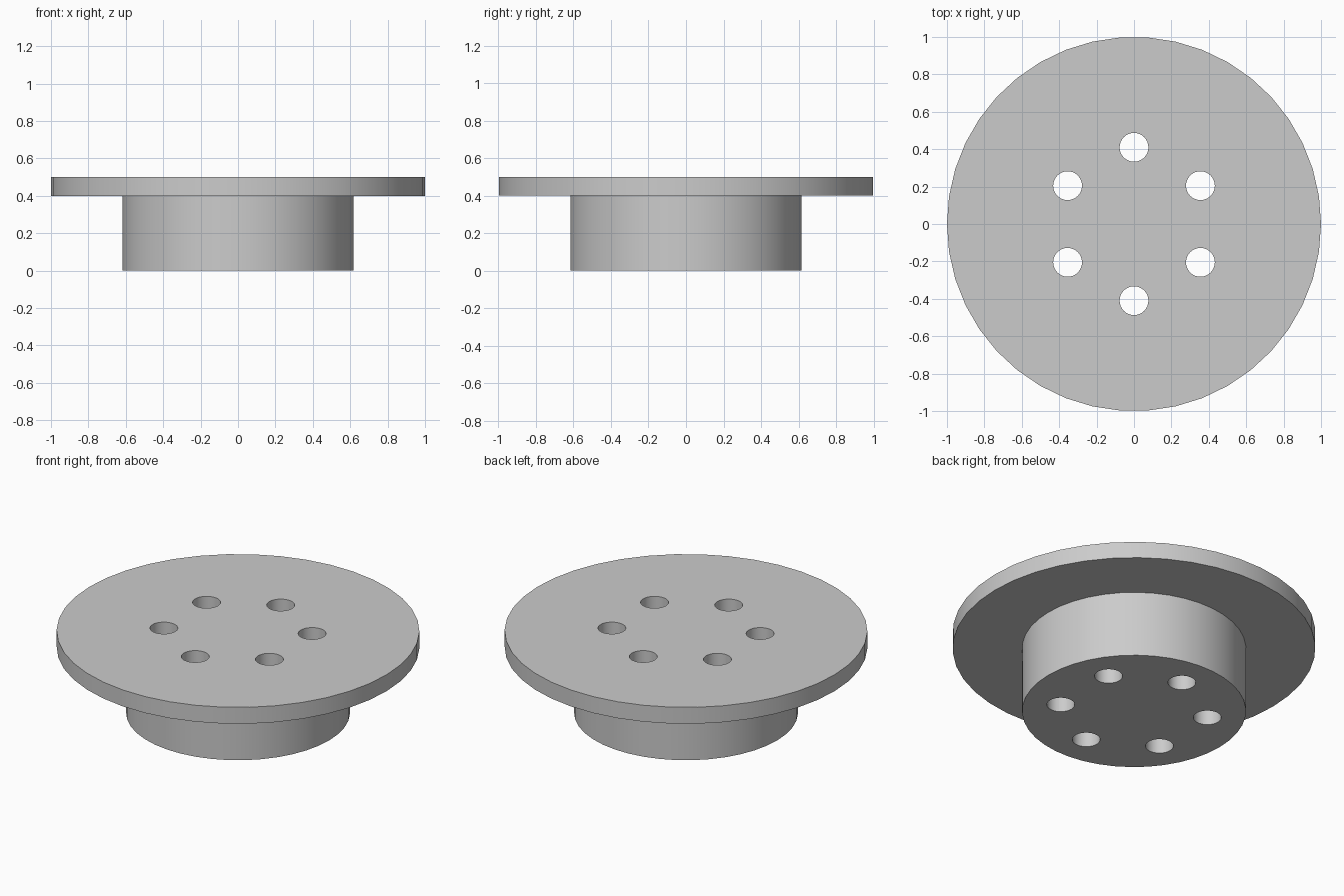
import bpy
import math

SIDES = 42
FLANGE_RADIUS, HUB_RADIUS = 1.0, 0.617
HUB_HEIGHT, TOTAL_HEIGHT = 0.4, 0.5
HOLE_COUNT, HOLE_RADIUS, HOLE_CIRCLE = 6, 0.077, 0.41

if "Cube" in bpy.data.objects:
    bpy.data.objects.remove(bpy.data.objects["Cube"], do_unlink=True)

# Single plain grey
grey = bpy.data.materials.new("plain_grey")
grey.use_nodes = True
colour = (0.6, 0.6, 0.6, 1.0)
grey.diffuse_color = colour
grey.node_tree.nodes["Principled BSDF"].inputs["Base Color"].default_value = colour


def ring(radius, z, sides):
    """Points of a circle with a corner on +x."""
    return [(radius * math.cos(math.tau * i / sides),
             radius * math.sin(math.tau * i / sides), z) for i in range(sides)]


def lathe(name, profile, sides, centre=(0, 0, 0)):
    """Closed turned solid from (radius, height) pairs, bottom to top."""
    verts = [p for r, z in profile for p in ring(r, z, sides)]
    faces = [list(reversed(range(sides)))]
    for k in range(len(profile) - 1):
        a, b = k * sides, (k + 1) * sides
        for i in range(sides):
            j = (i + 1) % sides
            faces.append([a + i, a + j, b + j, b + i])
    faces.append(list(range(len(verts) - sides, len(verts))))
    mesh = bpy.data.meshes.new(name)
    mesh.from_pydata(verts, [], faces)
    mesh.materials.append(grey)
    obj = bpy.data.objects.new(name, mesh)
    obj.location = centre
    bpy.context.collection.objects.link(obj)
    return obj


# Hub with a wide flange on top, turned as one solid
body = lathe("flanged_hub", [(HUB_RADIUS, 0), (HUB_RADIUS, HUB_HEIGHT),
                             (FLANGE_RADIUS, HUB_HEIGHT),
                             (FLANGE_RADIUS, TOTAL_HEIGHT)], SIDES)

# Bolt holes drilled right through
cutters = []
for n in range(HOLE_COUNT):
    angle = math.radians(90) + math.tau * n / HOLE_COUNT
    centre = (HOLE_CIRCLE * math.cos(angle), HOLE_CIRCLE * math.sin(angle), 0)
    cutter = lathe("hole_cutter", [(HOLE_RADIUS, -0.1),
                                   (HOLE_RADIUS, TOTAL_HEIGHT + 0.1)], 32, centre)
    cutter.hide_render = True
    drill = body.modifiers.new("bolt_hole", 'BOOLEAN')
    drill.operation = 'DIFFERENCE'
    drill.solver = 'EXACT'
    drill.object = cutter
    cutters.append(cutter)

# Apply the drilling, then drop the cutters
bpy.context.view_layer.update()
graph = bpy.context.evaluated_depsgraph_get()
drilled = bpy.data.meshes.new_from_object(body.evaluated_get(graph))
body.modifiers.clear()
body.data = drilled
for cutter in cutters:
    bpy.data.objects.remove(cutter, do_unlink=True)

# Smooth walls with crisp rims
bpy.ops.object.select_all(action='DESELECT')
body.select_set(True)
bpy.context.view_layer.objects.active = body
bpy.ops.object.shade_smooth_by_angle(angle=math.radians(30))
